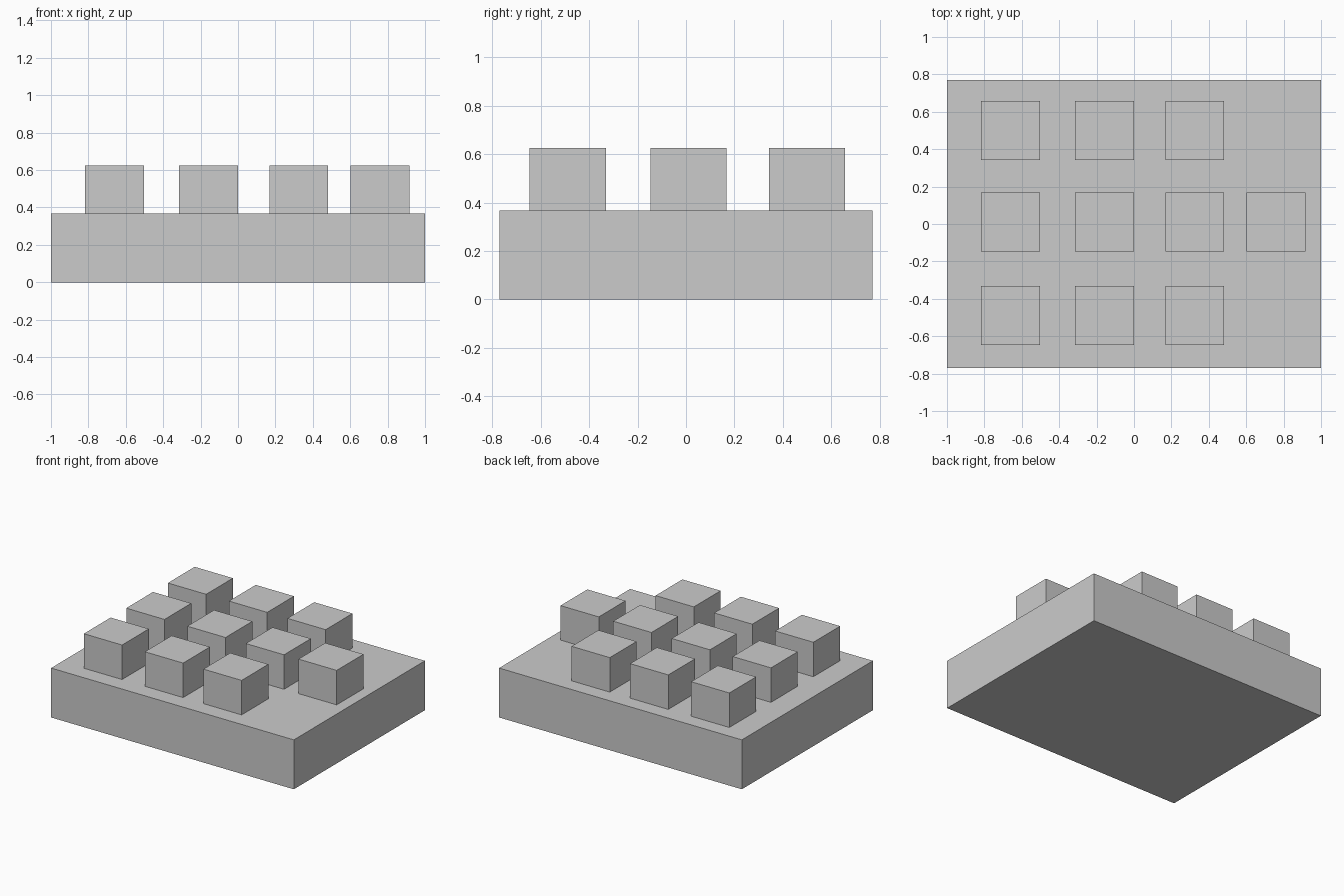
import bpy

if "Cube" in bpy.data.objects:
    bpy.data.objects.remove(bpy.data.objects["Cube"])


def box(name, center, size, z0, z1):
    """Box given by its centre and size in plan, and its bottom and top heights."""
    bpy.ops.mesh.primitive_cube_add(size=1, location=(*center, (z0 + z1) / 2))
    obj = bpy.context.object
    obj.name = name
    obj.scale = (*size, z1 - z0)
    bpy.ops.object.transform_apply(location=False, rotation=False, scale=True)
    return obj


PLATE_TOP = 0.368
BLOCK_TOP = 0.625
BLOCK = 0.315

# Base slab
box("base_slab", (0, 0), (2.0, 1.542), 0, PLATE_TOP)

# Three rows of three blocks, plus one extra at the right of the middle row
columns = (-0.66, -0.157, 0.325)
rows = (-0.489, 0.01, 0.5)
spots = [(x, y) for y in rows for x in columns] + [(0.759, rows[1])]
for i, spot in enumerate(spots, 1):
    box(f"block_{i}", spot, (BLOCK, BLOCK), PLATE_TOP, BLOCK_TOP)
